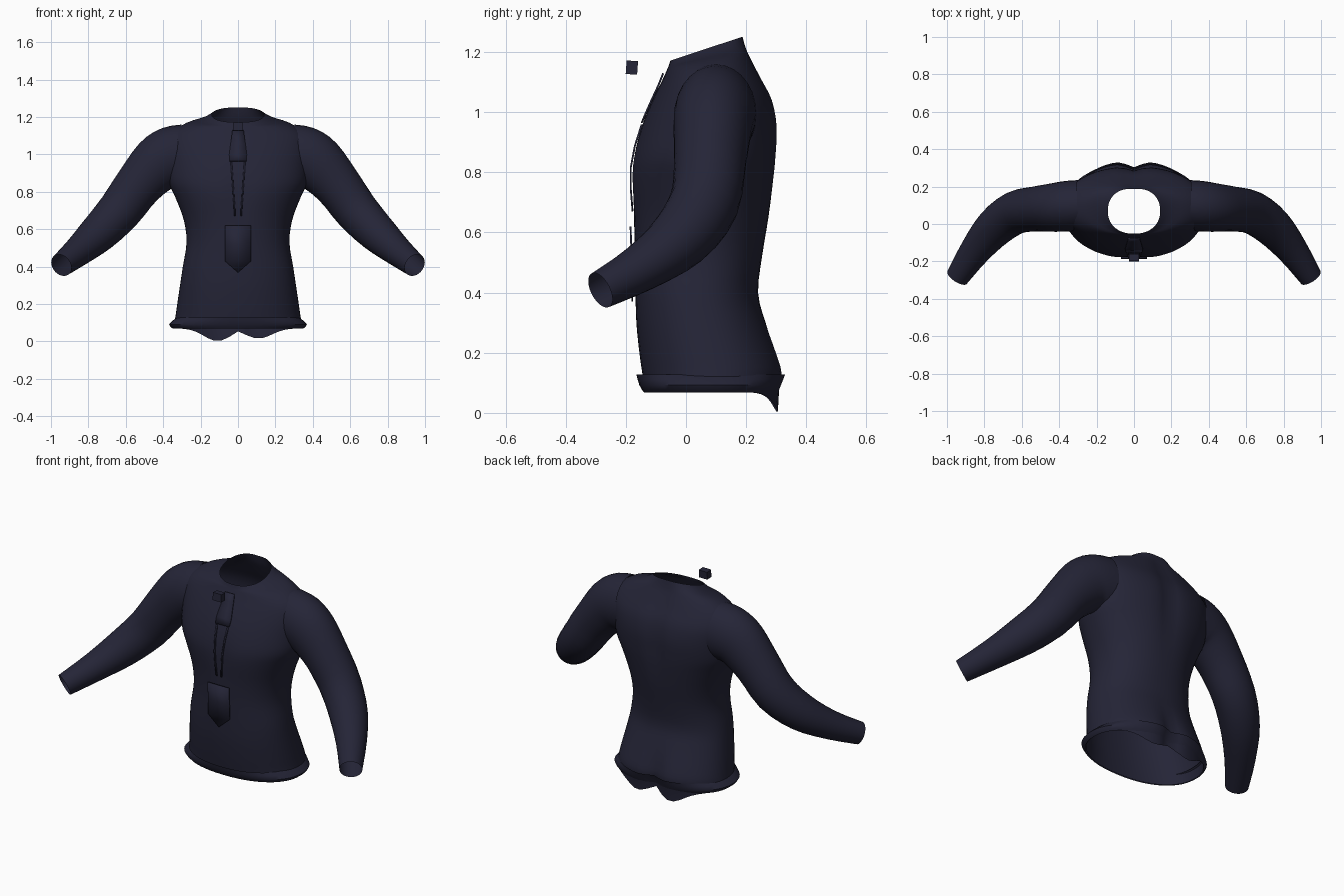
import bpy, math
from mathutils import Vector

if "Cube" in bpy.data.objects:
    bpy.data.objects.remove(bpy.data.objects["Cube"])

navy = bpy.data.materials.new("dark navy cloth")
navy.diffuse_color = (0.018, 0.018, 0.038, 1)
navy.use_nodes = True
navy.node_tree.nodes["Principled BSDF"].inputs["Base Color"].default_value = navy.diffuse_color


def add_mesh(name, verts, faces, angle=50):
    me = bpy.data.meshes.new(name)
    me.from_pydata(verts, [], faces)
    me.materials.append(navy)
    ob = bpy.data.objects.new(name, me)
    bpy.context.collection.objects.link(ob)
    bpy.ops.object.select_all(action='DESELECT')
    ob.select_set(True)
    bpy.context.view_layer.objects.active = ob
    bpy.ops.object.shade_smooth_by_angle(angle=math.radians(angle))
    return ob


def loft(name, rings):
    # Open tube through a list of closed rings
    n = len(rings[0])
    verts = [p for r in rings for p in r]
    faces = [(i * n + j, i * n + (j + 1) % n, (i + 1) * n + (j + 1) % n, (i + 1) * n + j)
             for i in range(len(rings) - 1) for j in range(n)]
    return add_mesh(name, verts, faces)


def refine(rows, steps):
    # Catmull-Rom interpolation between rows of numbers
    out = []
    for i in range(len(rows) - 1):
        p = [rows[max(0, min(len(rows) - 1, i + k))] for k in (-1, 0, 1, 2)]
        for s in range(steps):
            t = s / steps
            out.append([0.5 * (2 * b + (c - a) * t + (2 * a - 5 * b + 4 * c - d) * t * t
                               + (3 * b - a - 3 * c + d) * t ** 3) for a, b, c, d in zip(*p)])
    return out + [list(rows[-1])]


def bump(v, centre, width):
    return math.exp(-((v - centre) / width) ** 2)


def body_ring(z, w, f, b, tilt, n=56):
    # Rounded section with a spine groove at the back and a slight chest dip
    ring = []
    yc, d = (f + b) / 2, (b - f) / 2
    for k in range(n):
        a = 2 * math.pi * k / n
        c, s = math.cos(a), math.sin(a)
        x = w * math.copysign(abs(c) ** 0.9, c)
        y = yc + d * math.copysign(abs(s) ** 0.9, s)
        if s > 0:
            depth = 0.035 * bump(z, 0.1, 0.14) + 0.022 * bump(z, 0.95, 0.22)
            y -= depth * bump(x, 0, 0.05)
        else:
            y += 0.012 * bump(z, 0.8, 0.12) * bump(x, 0, 0.06)
        ring.append(Vector((x, y, z + tilt * (y - 0.08))))
    return ring


# Torso: height, half width, front, back, tilt
torso_rows = [
    (.07, .345, -.135, .312, 0), (.13, .335, -.145, .325, 0), (.2, .325, -.155, .305, 0),
    (.3, .31, -.165, .268, 0), (.4, .295, -.168, .24, 0), (.53, .275, -.17, .255, 0),
    (.65, .29, -.175, .277, 0), (.77, .335, -.184, .295, 0), (.85, .37, -.178, .303, 0),
    (.95, .38, -.15, .307, 0), (1.04, .385, -.112, .29, 0), (1.11, .36, -.08, .25, .04),
    (1.165, .28, -.062, .215, .15), (1.19, .19, -.057, .202, .25), (1.215, .14, -.052, .193, .33)]
torso_rows = refine(torso_rows, 3)
torso = [body_ring(*r) for r in torso_rows]
for p in torso[0]:
    # Two hanging lobes at the back of the rim
    if p.y > 0.1:
        side = 1.0 if p.x < 0 else 0.8
        p.z -= 0.068 * side * bump(abs(p.x), 0.11, 0.1) * min(1, (p.y - 0.1) / 0.12)
loft("torso", torso)

# Flared hem lip
hem_rows = [(.068, .348, -.14, .312, 0), (.092, .368, -.155, .322, 0), (.128, .328, -.165, .337, 0)]
loft("hem", [body_ring(*r) for r in refine(hem_rows, 2)])

# Sleeves: centre x, y, z, radius up, radius across
sleeve_rows = refine([
    (.29, .1, .995, .165, .135), (.36, .095, .985, .162, .135), (.43, .088, .945, .15, .13),
    (.53, .08, .838, .128, .12), (.635, .06, .697, .118, .115), (.745, -.02, .58, .103, .105),
    (.85, -.145, .485, .08, .083), (.945, -.285, .408, .063, .062)], 3)


def sleeve(name, side):
    rings = []
    for i, (x, y, z, ru, rv) in enumerate(sleeve_rows):
        a, b = sleeve_rows[max(0, i - 1)], sleeve_rows[min(len(sleeve_rows) - 1, i + 1)]
        t = (Vector(b[:3]) - Vector(a[:3])).normalized()
        u = Vector((0, 0, 1))
        u = (u - t * u.dot(t)).normalized()
        v = t.cross(u)
        ring = []
        for k in range(28):
            g = 2 * math.pi * k / 28
            p = Vector((x, y, z)) + u * ru * math.cos(g) + v * rv * math.sin(g)
            ring.append(Vector((side * p.x, p.y, p.z)))
        rings.append(ring if side > 0 else ring[::-1])
    loft(name, rings)


sleeve("left_sleeve", 1)
sleeve("right_sleeve", -1)


def front_y(z):
    for a, b in zip(torso_rows, torso_rows[1:]):
        if a[0] <= z <= b[0]:
            t = (z - a[0]) / (b[0] - a[0])
            return a[2] + (b[2] - a[2]) * t
    return torso_rows[-1][2]


def plate(name, rows, lift):
    # Thin cloth strip on the chest; rows of left x, right x, height
    verts, faces = [], []
    for x0, x1, z in rows:
        y = front_y(z) - lift
        verts += [(x0, y, z), (x1, y, z)]
    for i in range(len(rows) - 1):
        k = 2 * i
        faces.append((k, k + 2, k + 3, k + 1))
    ob = add_mesh(name, verts, faces)
    m = ob.modifiers.new("thickness", 'SOLIDIFY')
    m.thickness = 0.006


# Tie: upper piece, two narrow folds and the pointed blade
plate("tie_upper", [(-.03, .03, 1.13), (-.035, .035, 1.09), (-.042, .042, 1.04),
                    (-.047, .047, 1.0), (-.045, .045, .965)], .006)
for s, label in ((1, "left"), (-1, "right")):
    rows = [(.036 - .02 * t - .004, .036 - .02 * t + .004, .96 - .29 * t) for t in (0, .25, .5, .75, 1)]
    plate(label + "_tie_fold", [tuple(sorted((s * a, s * b))) + (z,) for a, b, z in rows], .004)
plate("tie_blade", [(-.07, .07, .62), (-.07, .07, .52), (-.07, .07, .43), (-.002, .002, .37)], .014)

# Small knot block in front of the collar
bpy.ops.mesh.primitive_cube_add(size=1, location=(0, -.18, 1.148))
knot = bpy.context.object
knot.name = "tie_knot"
knot.scale = (.055, .038, .045)
knot.rotation_euler = (math.radians(-4), 0, 0)
knot.data.materials.append(navy)
